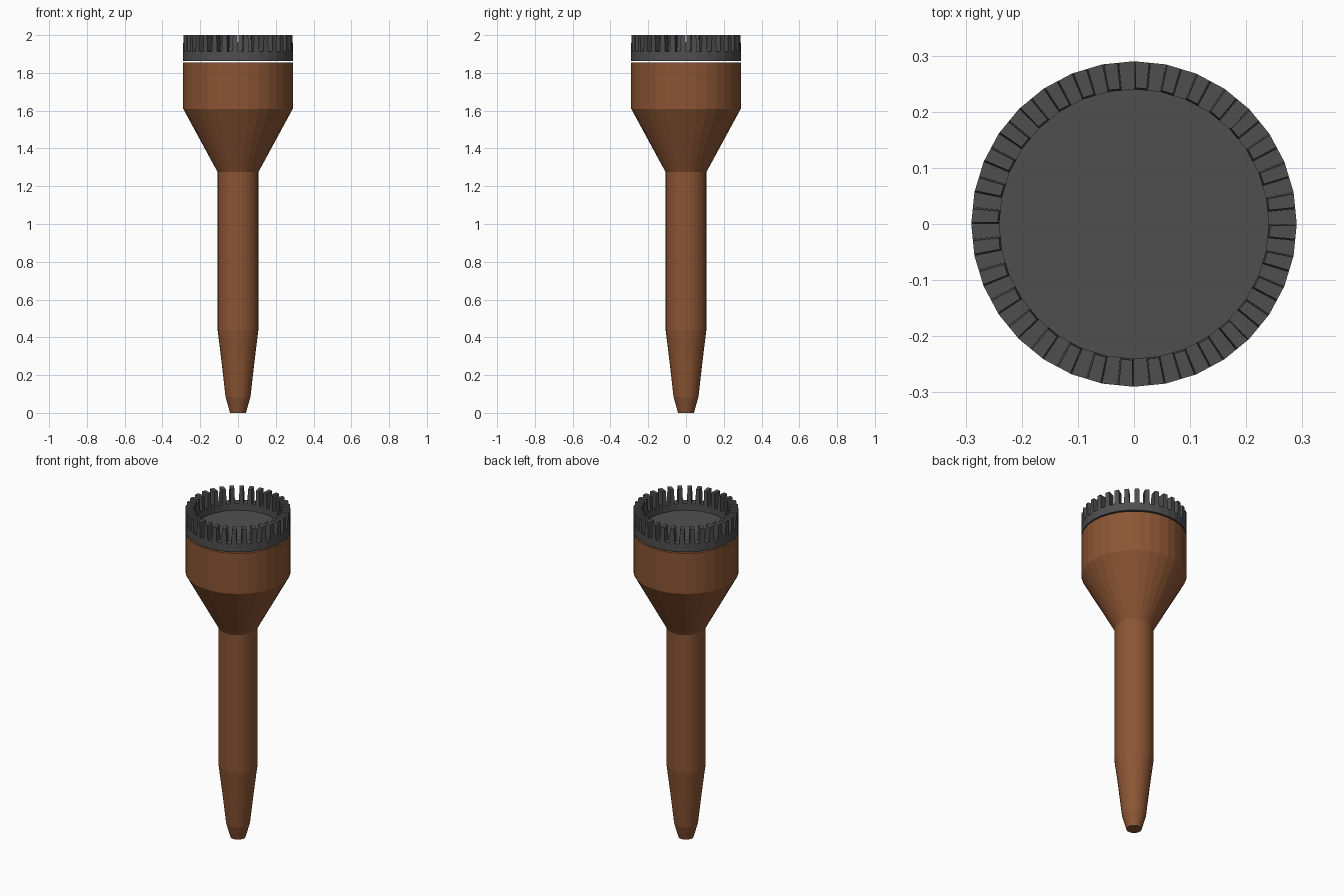
import bpy, bmesh, math

if "Cube" in bpy.data.objects:
    bpy.data.objects.remove(bpy.data.objects["Cube"])

N = 32  # sides of every round part


def material(name, rgb):
    m = bpy.data.materials.new(name)
    m.diffuse_color = (*rgb, 1)
    m.use_nodes = True
    m.node_tree.nodes["Principled BSDF"].inputs["Base Color"].default_value = m.diffuse_color
    return m


brown = material("brown_wood", (0.26, 0.092, 0.034))
grey = material("dark_grey", (0.078, 0.078, 0.078))


def lathe(bm, profile):
    """Revolve (radius, z) points around z; close both ends with flat faces."""
    rings = []
    for r, z in profile:
        rings.append([bm.verts.new((r * math.cos(2 * math.pi * i / N),
                                    r * math.sin(2 * math.pi * i / N), z)) for i in range(N)])
    for a, b in zip(rings, rings[1:]):
        for i in range(N):
            j = (i + 1) % N
            bm.faces.new((a[i], a[j], b[j], b[i]))
    bm.faces.new(rings[0][::-1])
    bm.faces.new(rings[-1])


def finish(bm, name, mat):
    mesh = bpy.data.meshes.new(name)
    bm.to_mesh(mesh)
    bm.free()
    mesh.materials.append(mat)
    ob = bpy.data.objects.new(name, mesh)
    bpy.context.collection.objects.link(ob)
    return ob


# Wooden shaft with tapered tip and flared head
bm = bmesh.new()
lathe(bm, [(0.042, 0), (0.066, 0.085), (0.087, 0.27), (0.108, 0.44),
           (0.108, 1.275), (0.29, 1.61), (0.29, 1.856)])
finish(bm, "shaft", brown)

# Shallow cup floating just above the head
bm = bmesh.new()
lathe(bm, [(0.29, 1.864), (0.29, 1.912), (0.24, 1.912), (0.24, 1.872)])
finish(bm, "crown_cup", grey)


# Ring of slightly tapered teeth, one on half of each cup facet
def on_facet(i, t, r, z):
    a, b = 2 * math.pi * i / N, 2 * math.pi * (i + 1) / N
    return (r * ((1 - t) * math.cos(a) + t * math.cos(b)),
            r * ((1 - t) * math.sin(a) + t * math.sin(b)), z)


bm = bmesh.new()
for i in range(N):
    rings = []
    for t0, t1, r0, r1, z in ((0.47, 1.0, 0.24, 0.29, 1.912),
                              (0.52, 0.95, 0.243, 0.29, 2.0)):
        rings.append([bm.verts.new(on_facet(i, t, r, z))
                      for t, r in ((t0, r0), (t0, r1), (t1, r1), (t1, r0))])
    lo, hi = rings
    for k in range(4):
        m = (k + 1) % 4
        bm.faces.new((lo[k], lo[m], hi[m], hi[k]))
    bm.faces.new(hi)
bmesh.ops.recalc_face_normals(bm, faces=bm.faces)
finish(bm, "crown_teeth", grey)
